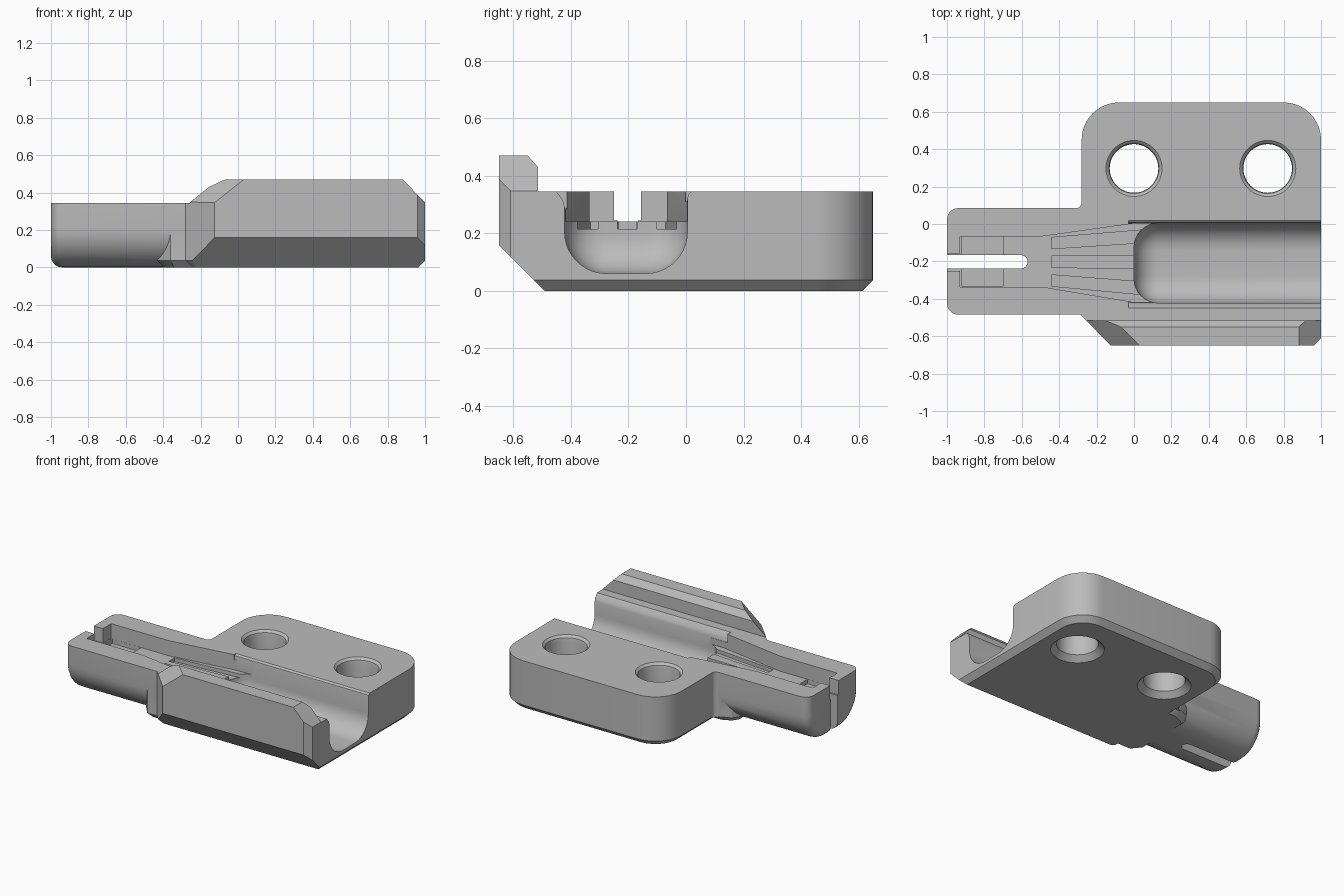
import bpy, bmesh
from math import sin, cos, radians, pi
from mathutils import Vector

cube = bpy.data.objects.get("Cube")
if cube:
    bpy.data.objects.remove(cube, do_unlink=True)

grey = bpy.data.materials.new("plain_grey")
grey.use_nodes = True
grey.diffuse_color = (0.5, 0.5, 0.5, 1)
grey.node_tree.nodes["Principled BSDF"].inputs["Base Color"].default_value = (0.5, 0.5, 0.5, 1)
TOP = 0.345


def arc(cx, cy, r, a, b, n=10):
    return [(cx + r * cos(radians(a + (b - a) * i / n)),
             cy + r * sin(radians(a + (b - a) * i / n))) for i in range(n + 1)]


def prism(name, pts, axis, lo, hi, bevel=0, segs=1, pick=None):
    """Extrude an outline along x or z, optionally bevelling the picked edges."""
    bm = bmesh.new()
    place = (lambda p, h: (h, p[0], p[1])) if axis == "x" else (lambda p, h: (p[0], p[1], h))
    rings = [[bm.verts.new(place(p, h)) for p in pts] for h in (lo, hi)]
    bm.faces.new(rings[0])
    bm.faces.new(rings[1])
    for i in range(len(pts)):
        j = (i + 1) % len(pts)
        bm.faces.new((rings[0][i], rings[0][j], rings[1][j], rings[1][i]))
    bmesh.ops.recalc_face_normals(bm, faces=bm.faces)
    if bevel:
        edges = [e for e in bm.edges if pick(*[v.co for v in e.verts])]
        bmesh.ops.bevel(bm, geom=edges, offset=bevel, segments=segs, profile=0.5,
                        affect="EDGES", clamp_overlap=False)
    return finish(name, bm)


def finish(name, bm):
    me = bpy.data.meshes.new(name)
    bm.to_mesh(me)
    bm.free()
    me.materials.append(grey)
    ob = bpy.data.objects.new(name, me)
    bpy.context.collection.objects.link(ob)
    return ob


def combine(target, tool, op):
    mod = target.modifiers.new("combine", "BOOLEAN")
    mod.operation, mod.solver, mod.object = op, "EXACT", tool
    bpy.context.view_layer.objects.active = target
    bpy.ops.object.modifier_apply(modifier=mod.name)
    bpy.data.objects.remove(tool, do_unlink=True)


def slice_off(ob, point, normal):
    bm = bmesh.new()
    bm.from_mesh(ob.data)
    bmesh.ops.bisect_plane(bm, geom=bm.verts[:] + bm.edges[:] + bm.faces[:],
                           plane_co=point, plane_no=Vector(normal).normalized(), clear_outer=True)
    bmesh.ops.holes_fill(bm, edges=[e for e in bm.edges if e.is_boundary], sides=0)
    bmesh.ops.recalc_face_normals(bm, faces=bm.faces)
    bm.to_mesh(ob.data)
    bm.free()


# Mounting body: plan outline crossed with the side profile
outline = ([(-0.28, -0.49), (-0.125, -0.65), (0.96, -0.65), (1, -0.61)]
           + arc(0.8, 0.45, 0.2, 0, 90) + arc(-0.08, 0.45, 0.2, 90, 180))
body = prism("bracket_body", outline, "z", 0, 0.6, 0.037, 1,
             lambda a, b: a.z < 0.001 and b.z < 0.001)
side = [(-0.49, -0.001), (0.7, -0.001), (0.7, TOP), (-0.515, TOP), (-0.515, 0.43),
        (-0.55, 0.47), (-0.651, 0.47), (-0.651, 0.16)]
combine(body, prism("side_profile", side, "x", -0.5, 1.2), "INTERSECT")

# Sloped ends of the raised front lip
slice_off(body, (-0.31, -0.31, 0.47), (-0.8, -0.8, 1))
slice_off(body, (0.88, 0, 0.471), (1.03, 0, 1))

# Arm with a rounded underside and end
section = ([(-0.485, TOP)] + arc(-0.275, 0.21, 0.21, 180, 270)
           + arc(-0.125, 0.21, 0.21, 270, 360) + [(0.085, TOP)])
arm = prism("arm", section, "x", -1, -0.15, 0.06, 5,
            lambda a, b: a.x < -0.99 and b.x < -0.99 and min(a.z, b.z) < TOP - 0.01)
combine(body, arm, "UNION")

# Foot below the arm and the fillet in the inner corner
foot = [(-0.2, -0.484), (-0.36, -0.484), (-0.43, -0.4), (-0.43, -0.01), (-0.39, 0.05),
        (-0.31, 0.084), (-0.2, 0.084)]
combine(body, prism("arm_foot", foot, "z", 0, 0.2, 0.036, 1,
                    lambda a, b: max(a.z, b.z) < 0.001), "UNION")
fillet = [(-0.31, 0.07), (-0.25, 0.07), (-0.25, 0.115)] + arc(-0.31, 0.115, 0.03, 0, -90, 6)
combine(body, prism("corner_fillet", fillet, "z", 0.03, TOP, 0), "UNION")

# Main channel with a rounded inner end, and its softened rims
trough = ([(-0.422, 0.6)] + arc(-0.277, 0.205, 0.145, 180, 270)
          + arc(-0.14, 0.205, 0.145, 270, 360) + [(0.005, 0.6)])
channel = prism("channel_cutter", trough, "x", 0, 1.2, 0.13, 8,
                lambda a, b: a.x < 0.001 and b.x < 0.001 and min(a.z, b.z) < 0.59)
combine(body, channel, "DIFFERENCE")
rim = [(-0.42, 0.285), (-0.428, 0.315), (-0.45, TOP), (-0.45, 0.4), (0.02, 0.4),
       (0.02, TOP), (0.008, 0.335), (0.003, 0.31)]
combine(body, prism("rim_cutter", rim, "x", -0.03, 1.2), "DIFFERENCE")

# Funnel narrowing into the arm pocket
funnel = [(0.2, 0.003), (0, 0.003), (-0.49, -0.066), (-0.93, -0.066),
          (-0.93, -0.336), (-0.49, -0.336), (0, -0.418), (0.2, -0.418)]
combine(body, prism("funnel_cutter", funnel, "z", 0.24, 0.6), "DIFFERENCE")
pocket = [(-0.7, -0.067), (-0.92, -0.067), (-0.92, -0.335), (-0.7, -0.335)]
combine(body, prism("pocket_cutter", pocket, "z", 0.21, 0.4), "DIFFERENCE")

# Three shallow grooves fanning out across the funnel floor
for k in (-1, 0, 1):
    near, far = -0.205 + 0.14 * k, -0.202 + 0.1 * k
    groove = [(0.06, near - 0.034), (0.06, near + 0.034), (-0.44, far + 0.03), (-0.44, far - 0.03)]
    combine(body, prism("groove_cutter", groove, "z", 0.215, 0.3), "DIFFERENCE")

# Slot through the arm, wider above the pocket floor
slot = [(-1.1, -0.238)] + arc(-0.605, -0.202, 0.036, -90, 90, 8) + [(-1.1, -0.166)]
combine(body, prism("slot_cutter", slot, "z", -0.1, 0.6), "DIFFERENCE")
gap = [(-1.1, -0.25), (-0.9, -0.25), (-0.9, -0.157), (-1.1, -0.157)]
combine(body, prism("gap_cutter", gap, "z", 0.245, 0.6), "DIFFERENCE")

# Bolt holes with flared mouths
flare = [(-0.01, 0.18), (0, 0.17), (0.037, 0.132), (0.31, 0.13), (0.33, 0.134),
         (TOP, 0.15), (0.36, 0.165)]
for x in (0, 0.715):
    bm = bmesh.new()
    n = 48
    rings = [[bm.verts.new((x + r * cos(2 * pi * i / n), 0.297 + r * sin(2 * pi * i / n), z))
              for i in range(n)] for z, r in flare]
    for a, b in zip(rings, rings[1:]):
        for i in range(n):
            bm.faces.new((a[i], a[(i + 1) % n], b[(i + 1) % n], b[i]))
    bm.faces.new(rings[0])
    bm.faces.new(rings[-1])
    bmesh.ops.recalc_face_normals(bm, faces=bm.faces)
    combine(body, finish("hole_cutter", bm), "DIFFERENCE")

# Smooth curves, sharp edges
bpy.ops.object.select_all(action="DESELECT")
body.select_set(True)
bpy.context.view_layer.objects.active = body
bpy.ops.object.shade_smooth_by_angle(angle=radians(28))
